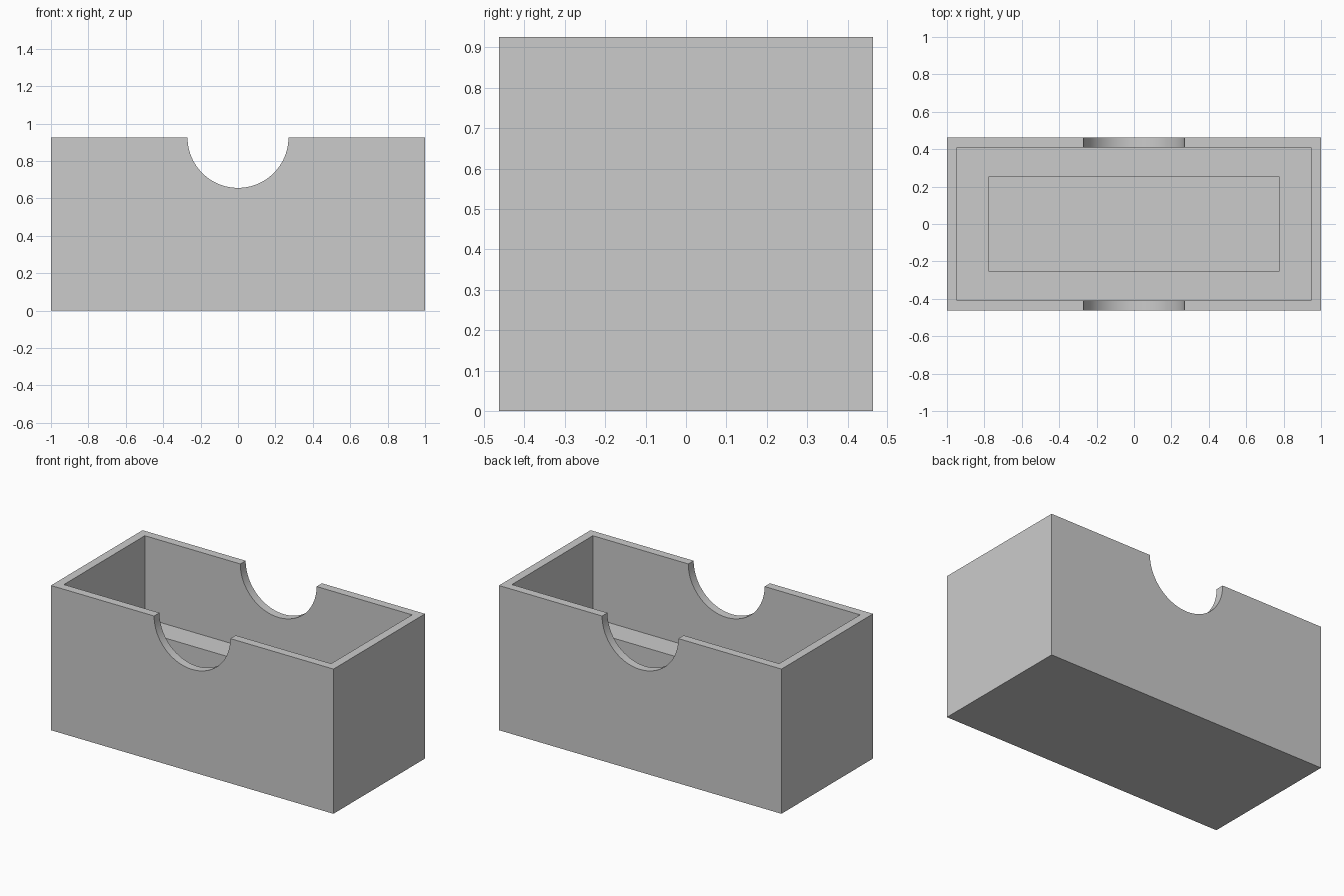
import bpy

cube = bpy.data.objects.get("Cube")
if cube:
    bpy.data.objects.remove(cube, do_unlink=True)

LENGTH, DEPTH, HEIGHT = 2.0, 0.926, 0.926
WALL = 0.054
LEDGE = 0.40
NOTCH_RADIUS = 0.27

grey = bpy.data.materials.new("plain grey")
grey.use_nodes = True
grey.diffuse_color = (0.6, 0.6, 0.6, 1)
grey.node_tree.nodes["Principled BSDF"].inputs["Base Color"].default_value = (0.6, 0.6, 0.6, 1)


def block(name, width, depth, bottom, top):
    """Box centred on the z axis between two heights."""
    bpy.ops.mesh.primitive_cube_add(size=1, location=(0, 0, (bottom + top) / 2))
    obj = bpy.context.object
    obj.name = name
    obj.scale = (width, depth, top - bottom)
    bpy.ops.object.transform_apply(location=True, rotation=False, scale=True)
    obj.data.materials.append(grey)
    return obj


# Outer body
tray = block("tray_box", LENGTH, DEPTH, 0, HEIGHT)

# Upper cavity above the ledge, and the narrower well sunk into it
cavity = block("cavity_cutter", LENGTH - 2 * WALL, DEPTH - 2 * WALL, LEDGE, HEIGHT + 0.2)
well = block("well_cutter", 1.556, 0.5, WALL, HEIGHT + 0.1)

# Round finger notches through the front and back walls
bpy.ops.mesh.primitive_cylinder_add(vertices=96, radius=NOTCH_RADIUS, depth=2,
                                    location=(0, 0, HEIGHT), rotation=(1.570796, 0, 0))
notch = bpy.context.object
notch.name = "notch_cutter"
notch.data.materials.append(grey)

# Cut the openings, then remove the cutters
for cutter in (cavity, well, notch):
    cutter.hide_render = True
    bpy.context.view_layer.objects.active = tray
    mod = tray.modifiers.new("cut", "BOOLEAN")
    mod.operation = "DIFFERENCE"
    mod.solver = "EXACT"
    mod.object = cutter
    bpy.ops.object.modifier_apply(modifier=mod.name)
    bpy.data.objects.remove(cutter, do_unlink=True)

# Smooth the notch curves, keep the box edges sharp
bpy.ops.object.select_all(action="DESELECT")
tray.select_set(True)
bpy.context.view_layer.objects.active = tray
bpy.ops.object.shade_smooth_by_angle(angle=0.5)
